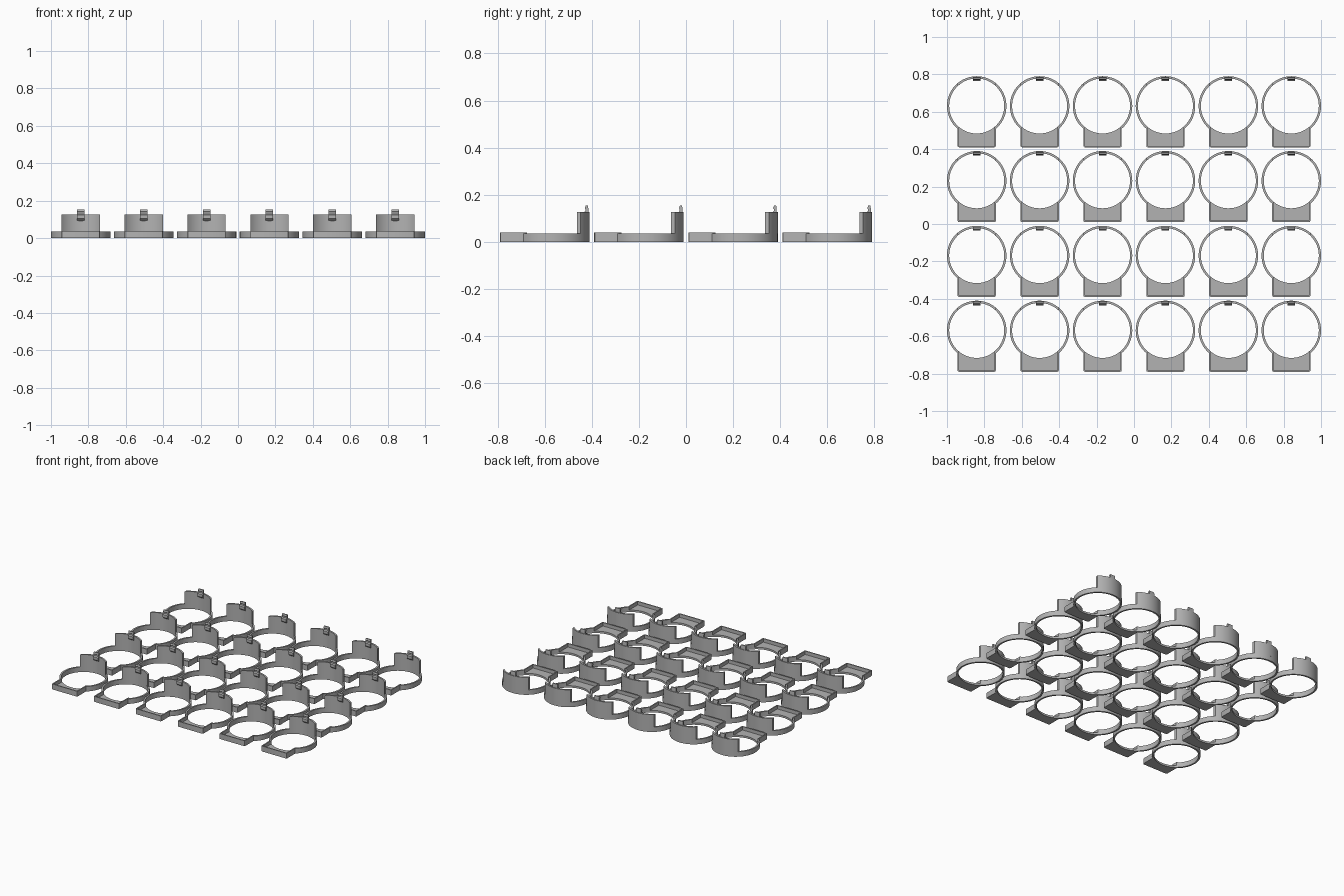
import bpy, bmesh, math

if "Cube" in bpy.data.objects:
    bpy.data.objects.remove(bpy.data.objects["Cube"])

RO, RI = 0.159, 0.147        # holder ring outer / inner radius
HX = 0.1025                  # half width of tray and back wall
FRONT = -0.221               # front edge of the tray, from ring centre
H_RING, H_TRAY, H_FLOOR, H_WALL = 0.036, 0.039, 0.014, 0.126
PITCH_X, PITCH_Y, ROWS, COLS = 0.3364, 0.4, 4, 6
Y0 = -0.569

grey = bpy.data.materials.new("grey plastic")
grey.diffuse_color = (0.45, 0.45, 0.45, 1)
grey.use_nodes = True
grey.node_tree.nodes["Principled BSDF"].inputs["Base Color"].default_value = grey.diffuse_color


def arc(r, a0, a1, n):
    return [(r * math.cos(a0 + (a1 - a0) * i / n),
             r * math.sin(a0 + (a1 - a0) * i / n)) for i in range(n + 1)]


def prism(name, pts, lo, hi, axis="z"):
    """Extrude a flat outline along z, or a (y, z) outline along x."""
    def place(p, d):
        return (p[0], p[1], d) if axis == "z" else (d, p[0], p[1])
    bm = bmesh.new()
    face = bm.faces.new([bm.verts.new(place(p, lo)) for p in pts])
    ext = bmesh.ops.extrude_face_region(bm, geom=[face])
    shift = place((0, 0), hi - lo)
    bmesh.ops.translate(bm, vec=shift,
                        verts=[v for v in ext["geom"] if isinstance(v, bmesh.types.BMVert)])
    bmesh.ops.recalc_face_normals(bm, faces=bm.faces)
    return finish(name, bm)


def finish(name, bm):
    mesh = bpy.data.meshes.new(name)
    bm.to_mesh(mesh)
    bm.free()
    mesh.materials.append(grey)
    obj = bpy.data.objects.new(name, mesh)
    bpy.context.collection.objects.link(obj)
    return obj


def sector(name, a_out, a_in, lo, hi, n):
    """Curved wall strip centred on the back (+y), half angles given."""
    bm = bmesh.new()
    rings = []
    up = math.pi / 2
    for po, pi in zip(arc(RO, up - a_out, up + a_out, n), arc(RI, up - a_in, up + a_in, n)):
        rings.append([bm.verts.new((*p, z)) for p, z in
                      ((po, lo), (po, hi), (pi, hi), (pi, lo))])
    for a, b in zip(rings, rings[1:]):
        for i in range(4):
            j = (i + 1) % 4
            bm.faces.new((a[i], a[j], b[j], b[i]))
    bm.faces.new(rings[0])
    bm.faces.new(rings[-1])
    bmesh.ops.recalc_face_normals(bm, faces=bm.faces)
    return finish(name, bm)


ao, ai = math.asin(HX / RO), math.asin(HX / RI)

# Low ring, open at the front where the tray joins
ring = sector("ring", math.pi - ao, math.pi - ai, 0, H_RING, 72)

# Tall curved wall at the back
wall = sector("back_wall", ao, ai, H_RING, H_WALL, 24)

# Tray floor, cut by the ring bore
c = 0.008
down = -math.pi / 2
corners = [(HX, FRONT + c), (HX - c * 0.3, FRONT + c * 0.3), (HX - c, FRONT)]
outer = corners + [(-x, y) for x, y in reversed(corners)]
floor = prism("tray_floor", arc(RI, down - ai, down + ai, 24) + outer, 0, H_FLOOR)

# Raised rim on three sides of the tray
t = 0.008
ix, iy = HX - t, FRONT + t
end_o, end_i = -math.sqrt(RI**2 - HX**2), -math.sqrt(RI**2 - ix**2)
rim = prism("tray_rim", [(HX, end_o)] + outer +
            [(-HX, end_o), (-ix, end_i), (-ix, iy), (ix, iy), (ix, end_i)],
            H_FLOOR, H_TRAY)

# Small clip on the inside of the back wall, with sloped underside
clip = prism("clip", [(0.152, 0.088), (0.134, 0.104), (0.134, 0.124), (0.142, 0.130),
                      (0.142, 0.138), (0.139, 0.143), (0.143, 0.154), (0.152, 0.154),
                      (0.154, 0.143), (0.154, 0.120)], -0.02, 0.02, "x")

parts = [ring, wall, floor, rim, clip]
bpy.ops.object.select_all(action="DESELECT")
for p in parts:
    p.select_set(True)
bpy.context.view_layer.objects.active = ring
bpy.ops.object.shade_smooth_by_angle(angle=math.radians(30))

# Repeat the holder over the grid
for row in range(ROWS):
    for col in range(COLS):
        loc = ((col - (COLS - 1) / 2) * PITCH_X, Y0 + row * PITCH_Y, 0)
        for p in parts:
            o = p
            if row or col:
                o = p.copy()
                bpy.context.collection.objects.link(o)
            o.location = loc
